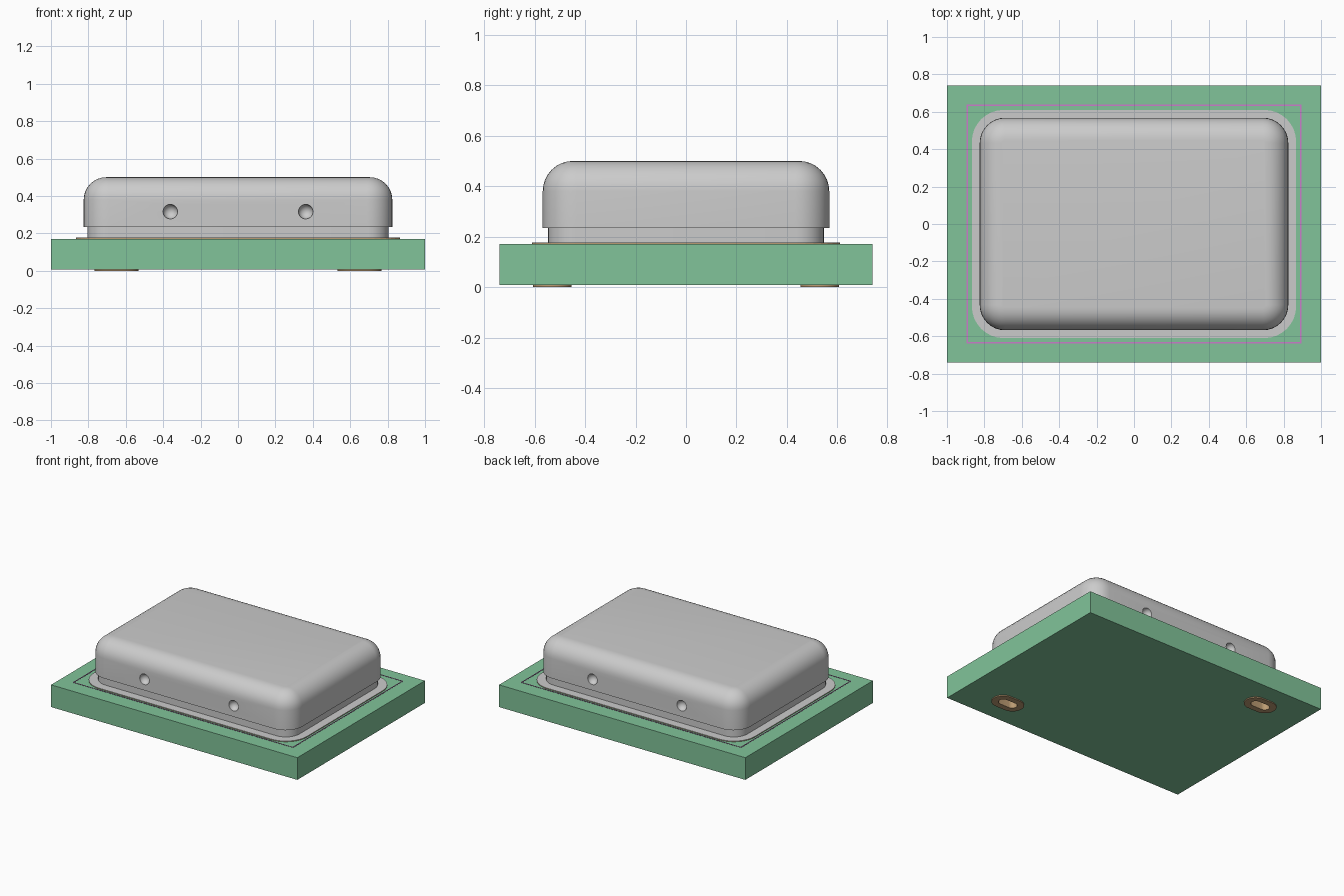
import bpy, bmesh, math

if "Cube" in bpy.data.objects:
    bpy.data.objects.remove(bpy.data.objects["Cube"])


def material(name, rgb):
    m = bpy.data.materials.new(name)
    m.diffuse_color = (*rgb, 1)
    m.use_nodes = True
    m.node_tree.nodes["Principled BSDF"].inputs["Base Color"].default_value = m.diffuse_color
    return m


GREEN = material("board_green", (0.22, 0.55, 0.32))
COPPER = material("copper", (0.5, 0.33, 0.17))
MAGENTA = material("outline_magenta", (0.6, 0.2, 0.6))


def outline(hx, hy, r, n):
    """Rounded rectangle; n = 0 gives plain corners."""
    if n == 0:
        return [(hx, hy), (-hx, hy), (-hx, -hy), (hx, -hy)]
    pts = []
    for k, (sx, sy) in enumerate([(1, 1), (-1, 1), (-1, -1), (1, -1)]):
        for i in range(n + 1):
            a = math.pi / 2 * (k + i / n)
            pts.append((sx * (hx - r) + r * math.cos(a), sy * (hy - r) + r * math.sin(a)))
    return pts


def skin(name, loops, n=8, ring=False, mat=None, loc=(0, 0, 0)):
    """Stack of (half x, half y, corner radius, z) loops, capped or closed into a ring."""
    bm = bmesh.new()
    rows = [[bm.verts.new((x, y, z)) for x, y in outline(hx, hy, r, n)] for hx, hy, r, z in loops]
    pairs = list(zip(rows, rows[1:]))
    if ring:
        pairs.append((rows[-1], rows[0]))
    else:
        bm.faces.new(rows[0])
        bm.faces.new(rows[-1])
    for a, b in pairs:
        for i in range(len(a)):
            j = (i + 1) % len(a)
            bm.faces.new((a[i], a[j], b[j], b[i]))
    if n:
        bmesh.ops.remove_doubles(bm, verts=bm.verts, dist=1e-5)
    bmesh.ops.recalc_face_normals(bm, faces=bm.faces)
    return finish(name, bm, mat, loc)


def finish(name, bm, mat=None, loc=(0, 0, 0)):
    me = bpy.data.meshes.new(name)
    bm.to_mesh(me)
    bm.free()
    ob = bpy.data.objects.new(name, me)
    ob.location = loc
    bpy.context.collection.objects.link(ob)
    if mat:
        me.materials.append(mat)
    return ob


def activate(ob):
    bpy.ops.object.select_all(action='DESELECT')
    ob.select_set(True)
    bpy.context.view_layer.objects.active = ob


def cut(ob, cutter):
    bpy.context.view_layer.update()
    mod = ob.modifiers.new("cut", 'BOOLEAN')
    mod.operation = 'DIFFERENCE'
    mod.solver = 'EXACT'
    mod.object = cutter
    activate(ob)
    bpy.ops.object.modifier_apply(modifier=mod.name)
    bpy.data.objects.remove(cutter)


def smooth(ob):
    activate(ob)
    bpy.ops.object.shade_smooth_by_angle(angle=math.radians(35))


# Circuit board
TOP = 0.171
board = skin("board", [(1, 0.74, 0, 0.008), (1, 0.74, 0, TOP)], n=0, mat=GREEN)

# Plated slots on opposite corners, with a pad underneath
for s in (1, -1):
    loc = (0.65 * s, -0.53 * s, 0)
    cut(board, skin("slot_cutter", [(0.08, 0.042, 0.042, -0.1), (0.08, 0.042, 0.042, 0.3)], loc=loc))
    smooth(skin("plated_slot", [(0.118, 0.077, 0.077, 0), (0.118, 0.077, 0.077, 0.008),
                                (0.08, 0.042, 0.042, 0.008), (0.08, 0.042, 0.042, TOP),
                                (0.072, 0.034, 0.034, TOP), (0.072, 0.034, 0.034, 0)],
                ring=True, mat=COPPER, loc=loc))

# Solder pad under the shield flange
skin("solder_pad", [(0.867, 0.61, 0.17, TOP), (0.867, 0.61, 0.17, TOP + 0.003)], mat=COPPER)

# Shield frame with flange
frame = skin("shield_frame", [(0.867, 0.61, 0.17, TOP + 0.003), (0.867, 0.61, 0.17, 0.177),
                              (0.805, 0.547, 0.11, 0.177), (0.805, 0.547, 0.11, 0.24)])
smooth(frame)

# Lid with rounded top edge
R = 0.12
lid_loops = [(0.825, 0.568, 0.135, 0.235)]
for i in range(9):
    a = math.pi / 2 * i / 8
    inset = R * (1 - math.cos(a))
    lid_loops.append((0.825 - inset, 0.568 - inset, 0.135 - inset, 0.5 - R + R * math.sin(a)))
lid = skin("shield_lid", lid_loops)

# Locking dimples on front and back
bm = bmesh.new()
for x in (-0.362, 0.362):
    for y in (-0.568, 0.568):
        made = bmesh.ops.create_uvsphere(bm, u_segments=24, v_segments=12, radius=0.039)
        bmesh.ops.translate(bm, verts=made["verts"], vec=(x, y, 0.316))
cut(lid, finish("dimple_cutter", bm))
smooth(lid)

# Outline drawn around the shield
skin("outline_line", [(0.895, 0.64, 0, 0.178), (0.895, 0.64, 0, 0.179),
                      (0.887, 0.632, 0, 0.179), (0.887, 0.632, 0, 0.178)],
     n=0, ring=True, mat=MAGENTA)
